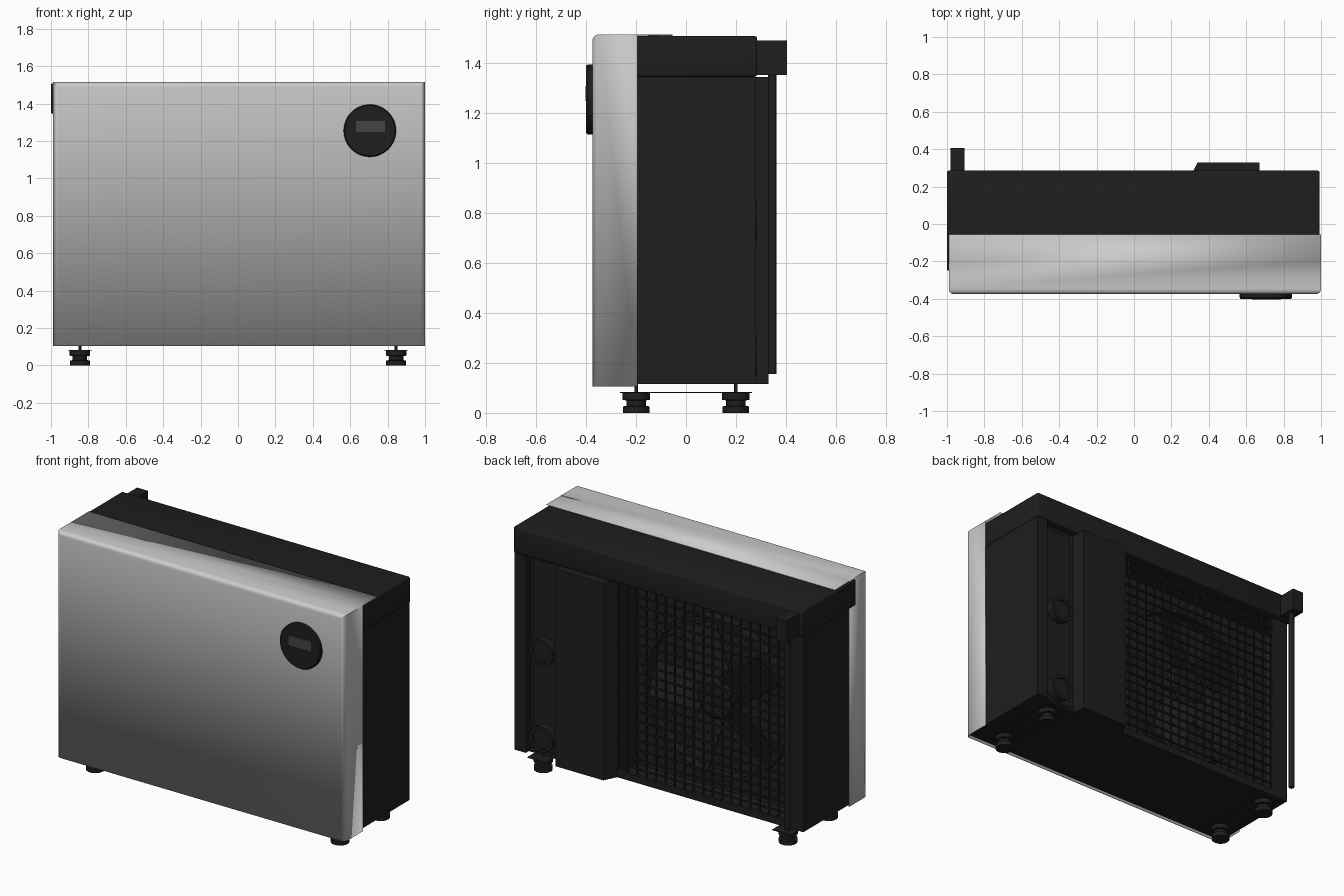
import bpy, bmesh, math
from mathutils import Matrix

if "Cube" in bpy.data.objects:
    bpy.data.objects.remove(bpy.data.objects["Cube"])


def material(name, v):
    m = bpy.data.materials.new(name)
    m.diffuse_color = (v, v, v, 1)
    m.use_nodes = True
    m.node_tree.nodes["Principled BSDF"].inputs["Base Color"].default_value = m.diffuse_color
    return m


BLACK = material("black", 0.013)
DARK = material("dark_grey", 0.06)


def finish(name, bm, mat=BLACK, smooth=False):
    bmesh.ops.recalc_face_normals(bm, faces=bm.faces)
    me = bpy.data.meshes.new(name)
    bm.to_mesh(me)
    bm.free()
    ob = bpy.data.objects.new(name, me)
    bpy.context.collection.objects.link(ob)
    if mat:
        me.materials.append(mat)
    if smooth:
        bpy.ops.object.select_all(action='DESELECT')
        ob.select_set(True)
        bpy.context.view_layer.objects.active = ob
        bpy.ops.object.shade_smooth_by_angle(angle=math.radians(35))
    return ob


def add_box(bm, x0, x1, y0, y1, z0, z1):
    mat = Matrix.Translation(((x0 + x1) / 2, (y0 + y1) / 2, (z0 + z1) / 2)) \
        @ Matrix.Diagonal((x1 - x0, y1 - y0, z1 - z0, 1))
    return bmesh.ops.create_cube(bm, size=1, matrix=mat)["verts"]


def box(name, *b, mat=BLACK, bevel=0):
    bm = bmesh.new()
    add_box(bm, *b)
    if bevel:
        bmesh.ops.bevel(bm, geom=bm.edges[:], offset=bevel, segments=3, profile=0.5, affect='EDGES')
    return finish(name, bm, mat, bevel > 0)


def lathe(name, profile, loc, axis='Z', n=40):
    """Turn (radius, height) points around z, or around -y facing the front."""
    bm = bmesh.new()
    vs = [bm.verts.new((r, 0, h)) for r, h in profile]
    es = [bm.edges.new(p) for p in zip(vs, vs[1:])]
    bmesh.ops.spin(bm, geom=vs + es, cent=(0, 0, 0), axis=(0, 0, 1), angle=2 * math.pi,
                   steps=n, use_merge=True)
    bmesh.ops.remove_doubles(bm, verts=bm.verts, dist=1e-5)
    if axis == 'Y':
        bm.transform(Matrix.Rotation(math.pi / 2, 4, 'X'))
    bm.transform(Matrix.Translation(loc))
    return finish(name, bm, BLACK, True)


def prism(name, outline, z0, z1):
    bm = bmesh.new()
    f = bm.faces.new([bm.verts.new((x, y, z0)) for x, y in outline])
    r = bmesh.ops.extrude_face_region(bm, geom=[f])
    bmesh.ops.translate(bm, vec=(0, 0, z1 - z0),
                        verts=[v for v in r["geom"] if isinstance(v, bmesh.types.BMVert)])
    return finish(name, bm)


# Grey front cover: rounded sheet shell, with the top flange running further back
bm = bmesh.new()
add_box(bm, -0.99, 1.0, -0.375, -0.195, 0.105, 1.515)
bm.normal_update()
bmesh.ops.delete(bm, geom=[f for f in bm.faces if f.normal.y > .9 or f.normal.z < -.9],
                 context='FACES_ONLY')
front = [e for e in bm.edges if all(v.co.y < -0.3 for v in e.verts) and len(e.link_faces) == 2]
bmesh.ops.bevel(bm, geom=front, offset=0.028, segments=5, profile=0.5, affect='EDGES')
back = [e for e in bm.edges if all(v.co.y > -0.2 and v.co.z > 1.5 for v in e.verts)]
r = bmesh.ops.extrude_edge_only(bm, edges=back)
bmesh.ops.translate(bm, vec=(0, 0.14, 0),
                    verts=[v for v in r["geom"] if isinstance(v, bmesh.types.BMVert)])
cover = finish("front_cover", bm, None, True)
sol = cover.modifiers.new("thickness", 'SOLIDIFY')
sol.thickness = 0.006
sol.offset = -1

# Control dial and its display
lathe("control_dial", [(0, 0), (0.14, 0), (0.14, 0.018), (0.134, 0.026), (0, 0.026)],
      (0.705, -0.375, 1.255), 'Y', 64)
box("dial_display", 0.63, 0.785, -0.4025, -0.398, 1.248, 1.308, mat=DARK)

# Lid
box("lid", -1.0, 0.992, -0.25, 0.285, 1.345, 1.508, bevel=0.01)

# Casing: base, left wall, front wall and compressor compartment with valve recess
box("base_pan", -0.985, 0.985, -0.36, 0.25, 0.115, 0.13)
box("left_wall", -0.985, -0.97, -0.25, 0.25, 0.115, 1.345)
box("left_back_post", -0.985, -0.87, 0.22, 0.25, 0.115, 1.345)
box("inner_front_wall", -0.97, 0.30, -0.2, -0.185, 0.13, 1.345)
prism("compressor_compartment",
      [(0.988, -0.25), (0.988, 0.28), (0.91, 0.28), (0.91, 0.23), (0.67, 0.23), (0.67, 0.33),
       (0.34, 0.33), (0.30, 0.25), (0.30, -0.25)], 0.115, 1.345)
box("valve_panel", 0.70, 0.885, 0.228, 0.24, 0.14, 1.32)

# Water connections
for i, z in enumerate((0.23, 0.77)):
    lathe(f"water_connection_{i + 1}", [(0, 0), (0.08, 0), (0.08, -0.05), (0.06, -0.05),
                                        (0.06, -0.04), (0, -0.04)], (0.80, 0.235, z), 'Y')

# Rear wire grille
bm = bmesh.new()
t = 0.005
for i in range(19):
    x = -0.87 + i * 1.17 / 18
    add_box(bm, x - t, x + t, 0.232, 0.242, 0.13, 1.345)
for i in range(21):
    z = 0.14 + i * 1.195 / 20
    add_box(bm, -0.875, 0.305, 0.24, 0.25, z - t, z + t)
finish("rear_grille", bm)
box("grille_lower_rail", -0.87, 0.30, 0.225, 0.25, 0.13, 0.16)

# Evaporator fins behind the grille, with the fan ring and fan
box("fan_bulkhead", -0.97, 0.30, 0.06, 0.07, 0.13, 1.345)
fan = (-0.3, 0.07, 0.72)
lathe("fan_ring", [(0.50, 0), (0.50, -0.07), (0.475, -0.07), (0.475, 0), (0.50, 0)], fan, 'Y', 64)
lathe("fan_hub", [(0, 0), (0.13, 0), (0.13, -0.06), (0.11, -0.075), (0, -0.075)], fan, 'Y')
bm = bmesh.new()
for k in range(5):
    vs = add_box(bm, 0.1, 0.45, -0.004, 0.004, -0.11, 0.11)
    rot = Matrix.Rotation(k * math.tau / 5, 4, 'Y') @ Matrix.Rotation(math.radians(20), 4, 'X')
    bmesh.ops.transform(bm, matrix=Matrix.Translation((fan[0], 0.115, fan[2])) @ rot, verts=vs)
finish("fan_blades", bm)

# Sensor holder and hanging tube at the rear corner
box("sensor_holder", -0.98, -0.905, 0.28, 0.405, 1.352, 1.49)
lathe("sensor_tube", [(0, 0.155), (0.017, 0.155), (0.017, 1.36), (0, 1.36)], (-0.942, 0.345, 0), n=24)

# Rubber feet on stems, with thin mounting strips
for sx, side in ((-1, "left"), (1, "right")):
    box(f"foot_strip_{side}", sx * 0.845 - 0.065, sx * 0.845 + 0.065, -0.265, 0.265, 0.079, 0.083)
    for sy, end in ((-1, "front"), (1, "back")):
        lathe(f"foot_{end}_{side}",
              [(0, 0), (0.053, 0), (0.053, 0.026), (0.039, 0.028), (0.039, 0.05), (0.055, 0.052),
               (0.055, 0.08), (0.007, 0.081), (0.007, 0.118), (0, 0.118)],
              (sx * 0.845, sy * 0.2, 0))
